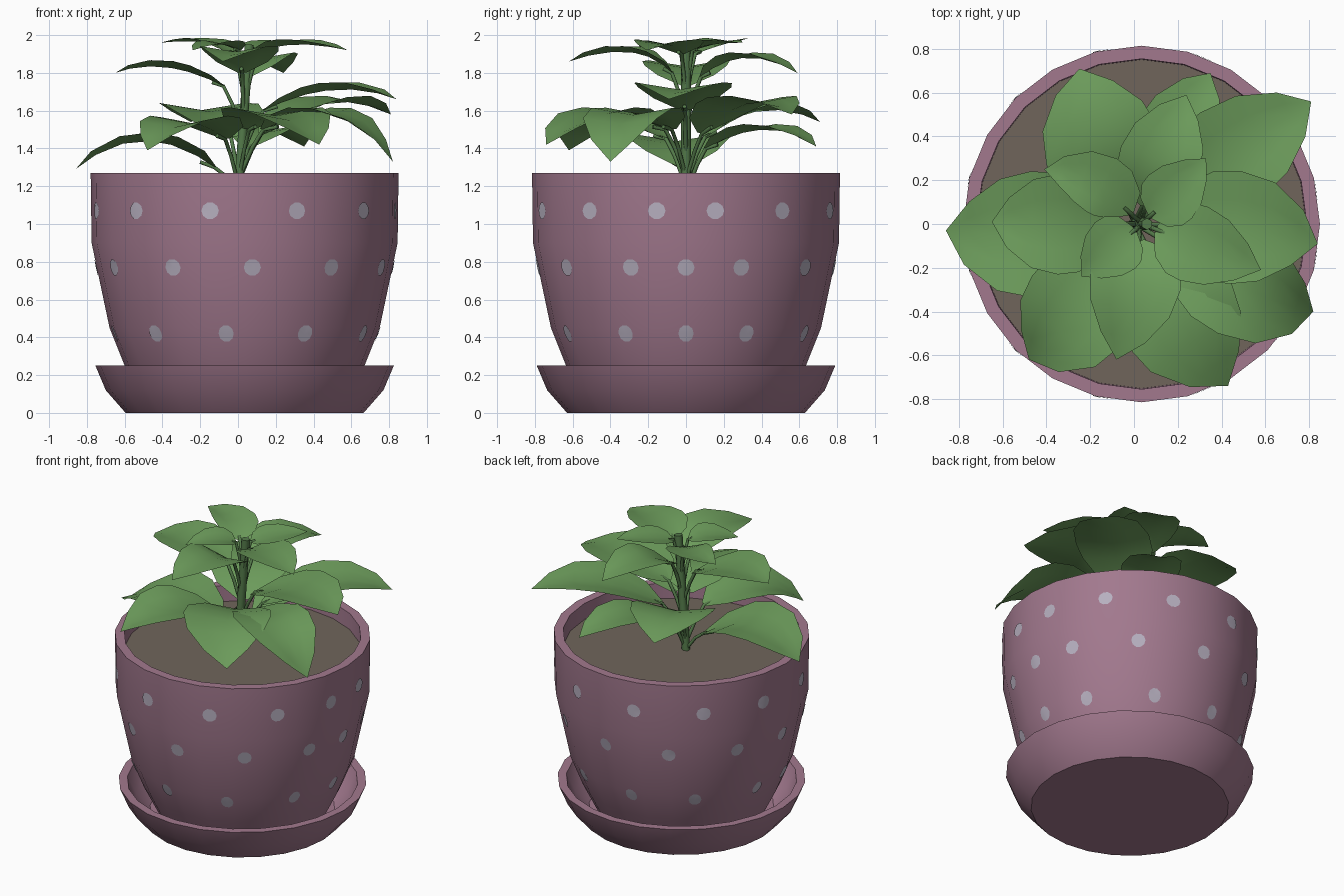
import bpy, bmesh, math
from mathutils import Vector

cube = bpy.data.objects.get("Cube")
if cube:
    bpy.data.objects.remove(cube)

SIDES = 24
CENTRE = Vector((0.035, 0, 0))


def material(name, rgb):
    m = bpy.data.materials.new(name)
    m.use_nodes = True
    m.diffuse_color = (*rgb, 1)
    node = next(n for n in m.node_tree.nodes if n.type == "BSDF_PRINCIPLED")
    node.inputs["Base Color"].default_value = (*rgb, 1)
    node.inputs["Roughness"].default_value = 0.8
    return m


MAUVE = material("mauve glaze", (0.36, 0.19, 0.27))
DOT = material("pale dots", (0.47, 0.43, 0.52))
SOIL = material("soil", (0.16, 0.13, 0.105))
GREEN = material("leaf green", (0.15, 0.33, 0.105))
STALK = material("stalk green", (0.09, 0.2, 0.07))


def finish(name, bm, mat, angle=35):
    mesh = bpy.data.meshes.new(name)
    bm.to_mesh(mesh)
    bm.free()
    ob = bpy.data.objects.new(name, mesh)
    bpy.context.collection.objects.link(ob)
    mesh.materials.append(mat)
    bpy.ops.object.select_all(action="DESELECT")
    ob.select_set(True)
    bpy.context.view_layer.objects.active = ob
    bpy.ops.object.shade_smooth_by_angle(angle=math.radians(angle))
    return ob


def lathe(name, profile, mat):
    """Revolve (radius, height) points around the pot axis."""
    bm = bmesh.new()
    pts = [bm.verts.new(CENTRE + Vector((r, 0, z))) for r, z in profile]
    edges = [bm.edges.new(p) for p in zip(pts, pts[1:])]
    bmesh.ops.spin(bm, geom=pts + edges, cent=CENTRE, axis=(0, 0, 1),
                   angle=math.tau, steps=SIDES)
    bmesh.ops.remove_doubles(bm, verts=bm.verts, dist=0.0005)
    bmesh.ops.recalc_face_normals(bm, faces=bm.faces)
    return finish(name, bm, mat)


# Pot, saucer and soil
wall = [(0.54, 0.06), (0.635, 0.25), (0.715, 0.45), (0.81, 0.9), (0.815, 1.27)]
lathe("pot", [(0, 0.06)] + wall + [(0.755, 1.27), (0.75, 1.1), (0, 1.1)], MAUVE)
lathe("saucer", [(0, 0), (0.63, 0), (0.735, 0.12), (0.79, 0.25), (0.735, 0.25),
                 (0.68, 0.13), (0.59, 0.05), (0, 0.05)], MAUVE)
lathe("soil", [(0.752, 1.16), (0, 1.16)], SOIL)


# Polka dots that hug the faceted pot wall
def on_wall(angle, z):
    for (r0, z0), (r1, z1) in zip(wall, wall[1:]):
        if z <= z1:
            r = r0 + (r1 - r0) * (z - z0) / (z1 - z0)
            break
    step = math.tau / SIDES
    r *= math.cos(step / 2) / math.cos(angle % step - step / 2)
    r += 0.005
    return CENTRE + Vector((r * math.cos(angle), r * math.sin(angle), z))


rows = [(1.07, [11, 39, 70, 103, 135, 165]),
        (0.77, [0, 22, 54, 87, 119, 152, 180]),
        (0.42, [0, 27, 63, 98, 132, 168])]
bm = bmesh.new()
for z, degrees in rows:
    for deg in sorted({s * d % 360 for d in degrees for s in (1, -1)}):
        a = math.radians(deg)
        hub = bm.verts.new(on_wall(a, z))
        ring = []
        for i in range(10):
            t = math.tau * i / 10
            ring.append(bm.verts.new(on_wall(a + 0.058 * math.cos(t),
                                             z + 0.045 * math.sin(t))))
        for i in range(10):
            bm.faces.new((hub, ring[i - 1], ring[i]))
finish("polka_dots", bm, DOT)


# Stalks
def tube(name, points, radius):
    curve = bpy.data.curves.new(name, "CURVE")
    curve.dimensions = "3D"
    curve.bevel_depth = radius
    curve.bevel_resolution = 1
    curve.use_fill_caps = True
    line = curve.splines.new("POLY")
    line.points.add(len(points) - 1)
    for p, co in zip(line.points, points):
        p.co = (*co, 1)
    curve.materials.append(STALK)
    ob = bpy.data.objects.new(name, curve)
    bpy.context.collection.objects.link(ob)


def stem_at(z):
    return Vector((0.075 * (z - 1.16), 0, z))


tube("main_stem", [stem_at(z) for z in (1.14, 1.4, 1.7, 1.95)], 0.027)

# Leaf blades: tip, middle of blade, half width, height of blade base
leaves = [
    ((.33, .30, 1.96), (.18, .14, 1.95), .14, 1.92),
    ((-.24, -.24, 1.92), (-.1, -.11, 1.95), .14, 1.92),
    ((-.41, .25, 1.96), (-.17, .19, 1.96), .14, 1.9),
    ((.58, -.21, 1.92), (.3, -.1, 1.95), .18, 1.9),
    ((.24, .59, 1.8), (.13, .32, 1.88), .19, 1.78),
    ((-.08, -.62, 1.86), (0, -.3, 1.91), .21, 1.8),
    ((-.65, .01, 1.8), (-.38, 0, 1.83), .23, 1.73),
    ((-.86, -.03, 1.29), (-.5, -.05, 1.44), .29, 1.3),
    ((-.25, .71, 1.54), (-.16, .4, 1.6), .27, 1.46),
    ((.35, .69, 1.41), (.2, .42, 1.5), .19, 1.4),
    ((.81, .56, 1.58), (.48, .34, 1.64), .24, 1.48),
    ((.84, -.09, 1.66), (.5, -.02, 1.71), .26, 1.6),
    ((.82, -.4, 1.33), (.52, -.3, 1.57), .24, 1.5),
    ((.43, -.74, 1.42), (.22, -.44, 1.57), .28, 1.5),
    ((-.48, -.62, 1.39), (-.28, -.42, 1.53), .26, 1.45),
]
outline = [(0, .12), (.12, .65), (.3, .95), (.45, 1), (.65, .88), (.85, .5), (1, 0)]


def leaf(index, tip, mid, half, base_z):
    tip, mid = Vector(tip), Vector(mid)
    root = stem_at(max(1.16, base_z - 0.25))
    base = root.lerp(mid, 0.25)
    base.z = base_z
    bm = bmesh.new()
    strips = []
    for t, w in outline:
        # Smooth midrib passing through base, middle and tip
        p = (base * (2 * t - 1) * (t - 1) + mid * 4 * t * (1 - t)
             + tip * t * (2 * t - 1))
        along = (base * (4 * t - 3) + mid * (4 - 8 * t) + tip * (4 * t - 1))
        side = along.cross(Vector((0, 0, 1))).normalized()
        up = side.cross(along).normalized()
        strips.append([bm.verts.new(p + side * half * w * s
                                    + up * half * w * 0.16 * abs(s))
                       for s in (-1, -0.5, 0, 0.5, 1)])
    for a, b in zip(strips, strips[1:]):
        for i in range(4):
            bm.faces.new((a[i], a[i + 1], b[i + 1], b[i]))
    bmesh.ops.remove_doubles(bm, verts=bm.verts, dist=0.0005)
    bmesh.ops.recalc_face_normals(bm, faces=bm.faces)
    if sum(f.normal.z for f in bm.faces) < 0:
        bmesh.ops.reverse_faces(bm, faces=bm.faces)
    finish(f"leaf_{index}", bm, GREEN, 60)
    bend = root.lerp(base, 0.55) + Vector((0, 0, 0.02))
    tube(f"leaf_stalk_{index}", [root, bend, base, base.lerp(mid, 0.2)], 0.011)


for n, row in enumerate(leaves, 1):
    leaf(n, *row)
